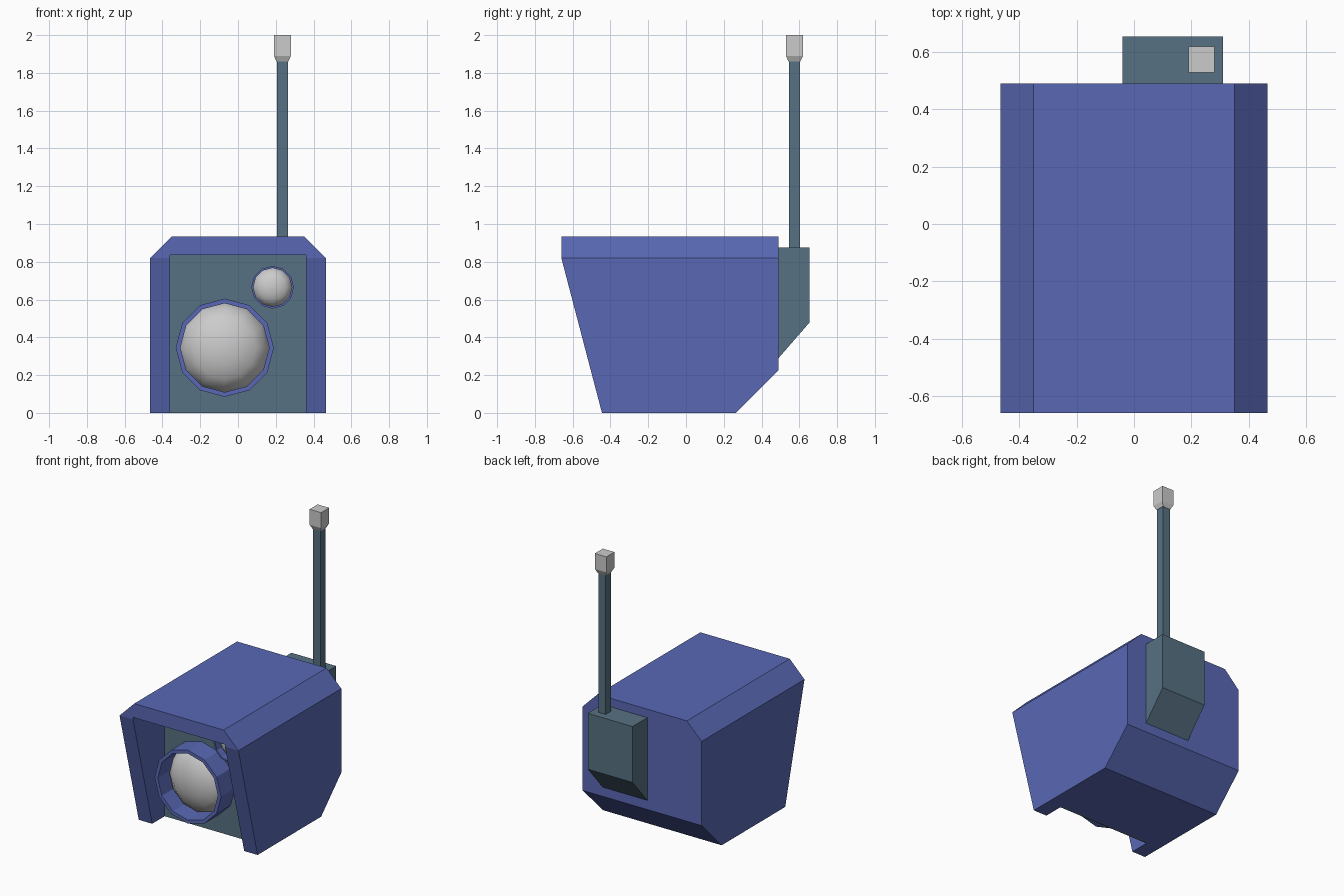
import bpy, bmesh
from math import sin, cos, pi

if "Cube" in bpy.data.objects:
    bpy.data.objects.remove(bpy.data.objects["Cube"])


def material(name, rgb):
    m = bpy.data.materials.new(name)
    m.diffuse_color = (*rgb, 1)
    m.use_nodes = True
    m.node_tree.nodes["Principled BSDF"].inputs["Base Color"].default_value = m.diffuse_color
    return m


BLUE = material("blue_paint", (0.10, 0.14, 0.46))
SLATE = material("slate_metal", (0.095, 0.165, 0.225))


def finish(name, bm, mat=None, smooth=False):
    bmesh.ops.recalc_face_normals(bm, faces=bm.faces)
    for f in bm.faces:
        f.smooth = smooth
    me = bpy.data.meshes.new(name)
    bm.to_mesh(me)
    bm.free()
    ob = bpy.data.objects.new(name, me)
    bpy.context.collection.objects.link(ob)
    if mat:
        me.materials.append(mat)
    return ob


def hull(name, points, mat=None):
    """Convex flat-faced solid around the given points."""
    bm = bmesh.new()
    for p in points:
        bm.verts.new(p)
    bmesh.ops.convex_hull(bm, input=bm.verts)
    bmesh.ops.dissolve_limit(bm, angle_limit=0.01, verts=bm.verts, edges=bm.edges)
    return finish(name, bm, mat)


def box(name, xs, ys, zs, mat=None):
    return hull(name, [(x, y, z) for x in xs for y in ys for z in zs], mat)


def lathe(name, profile, centre, mat=None, smooth=False, closed=False, n=12):
    """Turn (radius, y) points around the y axis through centre (x, z)."""
    bm = bmesh.new()
    rings = [[bm.verts.new((centre[0] + r * cos(2 * pi * i / n), y,
                            centre[1] + r * sin(2 * pi * i / n)))
              for i in range(n)] for r, y in profile]
    pairs = list(zip(rings, rings[1:]))
    if closed:
        pairs.append((rings[-1], rings[0]))
    for a, b in pairs:
        for i in range(n):
            j = (i + 1) % n
            bm.faces.new((a[i], a[j], b[j], b[i]))
    bmesh.ops.remove_doubles(bm, verts=bm.verts, dist=1e-4)
    return finish(name, bm, mat, smooth)


# Housing: chamfered top, sloped front, cut-off lower back edge
side = [(-0.66, 0.82), (-0.445, 0), (0.265, 0), (0.49, 0.225), (0.49, 0.82)]
points = [(s * 0.465, y, z) for s in (-1, 1) for y, z in side]
points += [(s * 0.35, y, 0.935) for s in (-1, 1) for y in (-0.66, 0.49)]
housing = hull("housing", points, BLUE)

# Front recess, open at the bottom
PANEL = -0.305
cutter = box("recess_cutter", (-0.36, 0.36), (-0.9, PANEL + 0.015), (-0.2, 0.835), BLUE)
cutter.hide_render = True
cutter.hide_set(True)
cut = housing.modifiers.new("recess", "BOOLEAN")
cut.operation = "DIFFERENCE"
cut.solver = "EXACT"
cut.object = cutter
box("front_panel", (-0.36, 0.36), (PANEL, PANEL + 0.015), (0, 0.835), SLATE)


# Lenses: a hood ring with a smooth dome inside
def lens(name, centre, r):
    front, inner = PANEL - 0.6 * r, 0.905 * r
    lathe(name + "_hood", [(r, PANEL), (r, front), (inner, front), (inner, PANEL)],
          centre, BLUE, closed=True)
    dome = [(inner * cos(t * pi / 8), PANEL - 0.5 * r * sin(t * pi / 8)) for t in range(5)]
    lathe(name + "_glass", dome, centre, smooth=True)


lens("large_lens", (-0.07, 0.345), 0.26)
lens("small_lens", (0.183, 0.665), 0.113)

# Back pack with sloped underside
pack = [(0.49, 0.29), (0.655, 0.48), (0.655, 0.875), (0.49, 0.875)]
hull("back_pack", [(x, y, z) for x in (-0.04, 0.31) for y, z in pack], SLATE)

# Antenna rod and tip
AX, AY = 0.235, 0.574


def square(h, z):
    return [(AX + sx * h, AY + sy * h, z) for sx in (-1, 1) for sy in (-1, 1)]


hull("antenna_rod", square(0.029, 0.87) + square(0.029, 1.87), SLATE)
hull("antenna_tip", square(0.031, 1.86) + square(0.045, 1.89) + square(0.045, 2.0))
